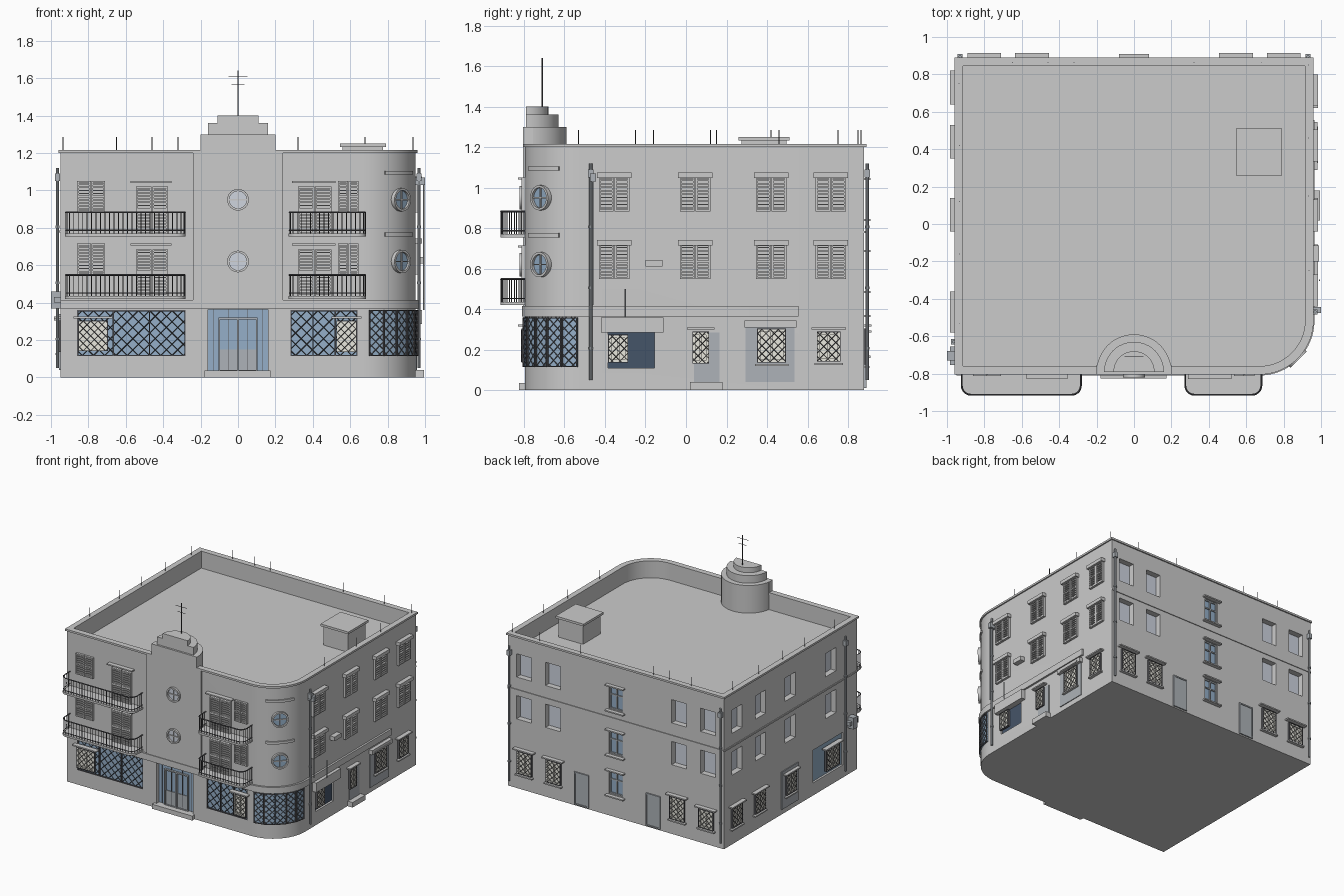
import bpy, bmesh, math
from mathutils import Matrix, Vector

if "Cube" in bpy.data.objects:
    bpy.data.objects.remove(bpy.data.objects["Cube"])

MATS = {}
COLORS = {"glass": (.30, .43, .58, 1), "iron": (.10, .10, .11, 1), "cream": (.82, .81, .74, 1),
          "pale": (.62, .66, .74, 1), "slate": (.42, .45, .48, 1), "dark": (.06, .09, .14, 1)}

def frame(x, y, deg):
    """Wall frame: u along the wall, v up, w outward."""
    a = math.radians(deg)
    n, u = Vector((math.cos(a), math.sin(a), 0)), Vector((-math.sin(a), math.cos(a), 0))
    m = Matrix((u, (0, 0, 1), n)).transposed().to_4x4()
    m.translation = (x, y, 0)
    return m

F, R, B, L = frame(0, -.795, -90), frame(.95, 0, 0), frame(0, .88, 90), frame(-.95, 0, 180)
W = Matrix.Identity(4)
CX, CY, CR = .67, -.515, .28

def corner(deg, d=0):
    a = math.radians(deg)
    return (CX + (CR + d) * math.cos(a), CY + (CR + d) * math.sin(a))

class Part:
    def __init__(self, name, color=None):
        self.name, self.color, self.bm = name, color, bmesh.new()

    def box(self, m, u0, u1, v0, v1, w0, w1):
        c = Matrix.Translation(((u0 + u1) / 2, (v0 + v1) / 2, (w0 + w1) / 2))
        bmesh.ops.create_cube(self.bm, size=1, matrix=m @ c @ Matrix.Diagonal((u1 - u0, v1 - v0, w1 - w0, 1)))

    def bar(self, m, p, q, r, n=4):
        p, q = Vector(p), Vector(q)
        t = Matrix.Translation((p + q) / 2) @ (q - p).to_track_quat('Z', 'Y').to_matrix().to_4x4()
        bmesh.ops.create_cone(self.bm, cap_ends=True, segments=n, radius1=r, radius2=r,
                              depth=(q - p).length, matrix=m @ t)

    def border(self, m, u0, u1, v0, v1, t, w0, w1):
        self.box(m, u0, u0 + t, v0, v1, w0, w1); self.box(m, u1 - t, u1, v0, v1, w0, w1)
        self.box(m, u0 + t, u1 - t, v0, v0 + t, w0, w1); self.box(m, u0 + t, u1 - t, v1 - t, v1, w0, w1)

    def prism(self, pts, z0, z1):
        lo, hi = ([self.bm.verts.new((x, y, z)) for x, y in pts] for z in (z0, z1))
        self.bm.faces.new(lo[::-1]); self.bm.faces.new(hi)
        for i in range(len(pts)):
            j = (i + 1) % len(pts)
            self.bm.faces.new((lo[i], lo[j], hi[j], hi[i]))

    def band(self, outer, inner, z0, z1, closed=False):
        rows = [[self.bm.verts.new((*p, z)) for p, z in ((o, z0), (o, z1), (i, z1), (i, z0))]
                for o, i in zip(outer, inner)]
        for k in range(len(rows) - (not closed)):
            a, b = rows[k], rows[(k + 1) % len(rows)]
            for i in range(4):
                self.bm.faces.new((a[i], b[i], b[(i + 1) % 4], a[(i + 1) % 4]))
        if not closed:
            self.bm.faces.new(rows[0]); self.bm.faces.new(rows[-1])

    def ring(self, m, u, v, r0, r1, w0, w1, n=32):
        rows = [[self.bm.verts.new(m @ Vector((u + r * math.cos(a), v + r * math.sin(a), w)))
                 for r, w in ((r0, w0), (r1, w0), (r1, w1), (r0, w1))]
                for a in (2 * math.pi * k / n for k in range(n))]
        for k in range(n):
            a, b = rows[k], rows[(k + 1) % n]
            for i in range(4):
                self.bm.faces.new((a[i], b[i], b[(i + 1) % 4], a[(i + 1) % 4]))

    def lattice(self, m, u0, u1, v0, v1, w, step, r=.0022):
        h, k = v1 - v0, u0 - (v1 - v0) + step / 2
        while k < u1:
            a, b = max(k, u0), min(k + h, u1)
            if b - a > .004:
                self.bar(m, (a, v0 + a - k, w), (b, v0 + b - k, w), r)
                self.bar(m, (a, v1 - a + k, w), (b, v1 - b + k, w), r)
            k += step

    def done(self, smooth=False):
        bmesh.ops.recalc_face_normals(self.bm, faces=self.bm.faces[:])
        me = bpy.data.meshes.new(self.name); self.bm.to_mesh(me); self.bm.free()
        ob = bpy.data.objects.new(self.name, me); bpy.context.collection.objects.link(ob)
        if self.color:
            if self.color not in MATS:
                MATS[self.color] = bpy.data.materials.new(self.color)
                MATS[self.color].diffuse_color = COLORS[self.color]
            me.materials.append(MATS[self.color])
        if smooth:
            shade(ob)
        return ob

def shade(ob):
    bpy.ops.object.select_all(action='DESELECT')
    ob.select_set(True); bpy.context.view_layer.objects.active = ob
    bpy.ops.object.shade_smooth_by_angle(angle=math.radians(30))

def outline(d):
    return ([(-.95 - d, .88 + d), (-.95 - d, -.795 - d)] +
            [corner(-90 + 90 * i / 16, d) for i in range(17)] + [(.95 + d, .88 + d)])

body, cut = Part("building_walls"), Part("opening_cutter")
trim, shutters, canopies = Part("trim_bands"), Part("louvred_shutters"), Part("canopies_and_sills")
glass, iron, cream = Part("glass_panes", "glass"), Part("iron_grilles", "iron"), Part("casement_windows", "cream")
pale, slate, dark = Part("inner_panes", "pale"), Part("doors", "slate"), Part("shop_glass", "dark")

def recess(m, u0, u1, v0, v1, depth, pane):
    cut.box(m, u0, u1, v0, v1, -depth, .1)
    pane.box(m, u0, u1, v0, v1, -depth - .003, -depth + .004)

def shutter(m, u0, u1, v0, v1):
    mid = (u0 + u1) / 2
    for a, b in ((u0, mid - .002), (mid + .002, u1)):
        shutters.border(m, a, b, v0, v1, .009, 0, .018)
        shutters.box(m, a, b, v0, v1, 0, .004)
        shutters.box(m, a, b, (v0 + v1) / 2 - .005, (v0 + v1) / 2 + .005, 0, .018)
        n = round((v1 - v0) / .017)
        for i in range(1, n):
            z = v0 + (v1 - v0) * i / n
            shutters.box(m, a + .008, b - .008, z - .004, z + .003, .003, .014)

def canopy(m, u0, u1, v, out=.035, t=.01):
    canopies.box(m, u0, u1, v, v + t, -.005, out)

def casement(m, u0, u1, v0, v1, sill=True):
    cream.box(m, u0, u1, v0, v1, -.005, .006)
    cream.border(m, u0, u1, v0, v1, .012, 0, .014)
    cream.box(m, (u0 + u1) / 2 - .006, (u0 + u1) / 2 + .006, v0, v1, 0, .014)
    iron.border(m, u0 - .004, u1 + .004, v0 - .004, v1 + .004, .004, 0, .018)
    iron.lattice(m, u0, u1, v0, v1, .018, .04, .0016)
    canopy(m, u0 - .03, u1 + .03, v1 + .015)
    if sill:
        canopy(m, u0 - .015, u1 + .015, v0 - .02, .025)

# main walls, sunken roof, cornice and belts
body.prism(outline(0), 0, 1.21)
cut.prism(outline(-.035), 1.08, 1.4)
trim.band(outline(.01), outline(-.035), 1.2, 1.215, True)
belt = lambda d: [(-.95, -.795 - d)] + [corner(-90 + 90 * i / 16, d) for i in range(17)] + [(.95 + d, .555)]
trim.band(belt(.015), belt(-.01), .365, .415)
for z in (.755, 1.085):
    arc = lambda d: [corner(-66 + 43 * i / 8, d) for i in range(9)]
    trim.band(arc(.01), arc(-.01), z, z + .02)
trim.box(B, -.95, .95, .775, .787, -.01, .006)
trim.box(L, -.88, .795, .775, .787, -.01, .006)
trim.box(F, -.24, .24, .41, 1.212, -.03, .01)

# front: shutters, balcony doors, ground-floor lattices
for z in (0, .335):
    for u0, u1 in ((-.86, -.71), (.535, .645)):
        shutter(F, u0, u1, .55 + z, .715 + z)
    for u0, u1 in ((-.545, -.375), (.32, .5)):
        shutter(F, u0, u1, .435 + z, .685 + z)
        canopy(F, u0 - .03, u1 + .02, .705 + z)
for u0, u1 in ((-.86, -.28), (.28, .64)):
    recess(F, u0, u1, .115, .36, .025, glass)
    iron.border(F, u0, u1, .115, .36, .006, -.012, 0)
    iron.lattice(F, u0, u1, .115, .36, -.006, .06)
    for k in (1, 2):
        u = u0 + (u1 - u0) * k / 3
        iron.box(F, u - .003, u + .003, .115, .36, -.012, 0)
casement(F, -.85, -.70, .145, .30, False)
casement(F, .53, .63, .14, .30, False)

# curved corner lattice panels and portholes
for i in range(5):
    a = -85 + 16 * (i + .5) + 1
    m, h = frame(*corner(a), a), CR * math.sin(math.radians(8))
    glass.box(m, -h, h, .115, .36, -.02, .004)
    iron.border(m, -h, h, .115, .36, .005, 0, .012)
    iron.lattice(m, -h, h, .115, .36, .008, .045)
C45 = frame(*corner(-45), -45)
for z in (.62, .95):
    for m, r, p, w in ((C45, .062, glass, .004), (F, .058, pale, .012)):
        trim.ring(m, 0, z, r - .012, r, -.02, w + .014)
        p.bar(m, (0, z, -.03), (0, z, w), r - .01, 32)
        trim.box(m, -r + .01, r - .01, z - .003, z + .003, 0, w + .008)
        trim.box(m, -.003, .003, z - r + .01, z + r - .01, 0, w + .008)

# main entrance
recess(F, -.16, .16, .035, .363, .035, glass)
slate.border(F, -.105, .105, .03, .32, .01, -.035, -.015)
slate.box(F, -.1, .1, .035, .15, -.034, -.025)
slate.box(F, -.006, .006, .035, .32, -.035, -.012)
for u in (-.13, -.05, .05, .13):
    iron.box(F, u - .002, u + .002, .035, .363, -.034, -.025)
canopies.box(F, -.18, .175, 0, .036, -.04, .03)

# right side: shuttered windows; left and back: open windows
for z in (0, .333):
    for u in (-.355, .045, .42, .715):
        shutter(R, u - .075, u + .075, .55 + z, .722 + z)
        canopies.box(R, u - .085, u + .085, .715 + z, .742 + z, 0, .035)
        recess(L, -u - .065 + (.11 if u < 0 else 0), -u + .065 + (.11 if u < 0 else 0), .55 + z, .735 + z, .05, pale)
    for u in (-.81, -.555, .555, .81):
        recess(B, u - .065, u + .065, .55 + z, .735 + z, .05, pale)
canopies.box(R, -.2, -.115, .61, .643, 0, .04)

# right side ground floor
recess(R, -.385, -.155, .11, .29, .02, dark)
canopies.box(R, -.42, -.11, .285, .36, -.01, .035)
casement(R, -.38, -.29, .14, .27, False)
slate.box(R, .04, .165, .04, .285, -.01, .005)
casement(R, .035, .11, .135, .285, False)
canopies.box(R, .02, .18, 0, .04, -.01, .045)
slate.box(R, .295, .535, .04, .345, -.01, .006)
canopies.box(R, .29, .545, .31, .345, 0, .03)
casement(R, .355, .49, .14, .30)
casement(R, .65, .76, .145, .285)

# left side ground floor
recess(L, .24, .62, .1, .36, .02, glass)
casement(L, .39, .55, .14, .30, False)
slate.box(L, -.16, .05, .04, .34, -.01, .006)
for u in (-.73, -.44, -.05):
    casement(L, u - .06, u + .06, .14, .29)

# back: stair windows, ground windows, service doors
for z in (.175, .495, .85):
    recess(B, -.06, .06, z, z + .185, .02, glass)
    slate.border(B, -.06, .06, z, z + .185, .01, -.02, -.008)
    slate.box(B, -.005, .005, z, z + .185, -.02, -.008)
    slate.box(B, -.06, .06, z + .11, z + .12, -.02, -.008)
    canopy(B, -.08, .08, z - .015, .03); canopy(B, -.08, .08, z + .187, .03)
for u in (-.8, -.545, .545, .8):
    casement(B, u - .06, u + .06, .13, .27 if u > .7 else .3)
for u in (-.3, .33):
    slate.box(B, u - .055, u + .055, .01, .26, -.01, .005)
    slate.border(B, u - .063, u + .063, .01, .27, .01, -.01, .01)

# balconies with rounded corners and iron railings
slabs, rails = Part("balcony_slabs"), Part("balcony_railings", "iron")

def walk(u0, u1, d, r=.05):
    y = -.795 - d
    q = [(math.sin(t), math.cos(t)) for t in (math.pi / 2 * i / 5 for i in range(6))]
    return ([(u0, -.79)] + [(u0 + r - r * c, y + r - r * s) for s, c in q] +
            [(u1 - r + r * s, y + r - r * c) for s, c in q] + [(u1, -.79)])

for u0, u1 in ((-.925, -.28), (.27, .685)):
    for z in (.42, .755):
        slabs.prism(walk(u0, u1, .122), z, z + .016)
        pts = [Vector(p) for p in walk(u0 + .004, u1 - .004, .118)]
        carry = .0
        for p, q in zip(pts, pts[1:]):
            for h, t in ((.032, .003), (.128, .005)):
                rails.bar(W, (*p, z + h), (*q, z + h), t)
            while carry < (q - p).length:
                s = p.lerp(q, carry / (q - p).length)
                rails.bar(W, (*s, z + .015), (*s, z + .128), .0025)
                carry += .024
            carry -= (q - p).length

# stepped half-round crown, roof hatch, antenna and roof pins
crown, hatch, rods = Part("stepped_crown"), Part("roof_hatch"), Part("antenna_and_pins", "iron")
for r, z0, z1 in ((.2, 1.07, 1.3), (.16, 1.3, 1.36), (.11, 1.36, 1.4)):
    crown.prism([(r * math.cos(math.pi * i / 24), -.79 + r * math.sin(math.pi * i / 24)) for i in range(25)], z0, z1)
crown.box(F, -.2, .2, 1.2, 1.3, -.04, .01)
hatch.box(W, .56, .775, .275, .495, 1.07, 1.235)
hatch.box(W, .545, .79, .26, .51, 1.232, 1.25)
rods.bar(W, (0, -.71, 1.39), (0, -.71, 1.64), .003, 6)
for h, z in ((.05, 1.61), (.035, 1.565)):
    rods.bar(W, (-h, -.71, z), (h, -.71, z), .002)
pins = [(x, .865) for x in (-.65, -.46, -.32, .32, .68)] + [(-.935, y) for y in (-.53, -.16, .12, .42, .75)]
for x, y in pins + [(.935, y) for y in (-.25, .15, .46, .85)]:
    rods.bar(W, (x, y, 1.2), (x, y, 1.285), .0025)

# drainpipes with hoppers, and a wall unit on the left
pipes = Part("drainpipes", "slate")
for x, y in ((.968, -.47), (.93, .895), (-.93, .895), (-.965, -.63)):
    pipes.bar(W, (x, y, .05), (x, y, 1.12), .008, 10)
    pipes.box(W, x - .014, x + .014, y - .014, y + .014, 1.05, 1.09)
    for z in (.2, .5, .8):
        pipes.bar(W, (x, y, z), (x, y, z + .012), .012, 10)
unit = Part("wall_unit", "slate")
unit.box(L, .68, .73, .37, .46, 0, .05)
unit.box(L, .655, .755, .40, .43, 0, .035)
cable = Part("wall_conduits", "slate")
for y, z0, z1 in ((-.46, .42, 1.06), (-.3, .36, .5)):
    cable.bar(R, (y, z0, .042), (y, z1, .042), .004, 6)
cable.box(R, -.475, -.445, 1.03, 1.07, 0, .05)

# cut the openings
walls, cutter = body.done(), cut.done()
mod = walls.modifiers.new("openings", 'BOOLEAN')
mod.operation, mod.solver, mod.object = 'DIFFERENCE', 'EXACT', cutter
bpy.context.view_layer.objects.active = walls
walls.select_set(True)
bpy.ops.object.modifier_apply(modifier=mod.name)
bpy.data.objects.remove(cutter)
shade(walls)
for p in (trim, crown, pipes, slabs):
    p.done(True)
for p in (shutters, canopies, glass, iron, cream, pale, slate, dark, rails, hatch, rods, unit, cable):
    p.done()

for m in bpy.data.materials:
    if m.users and not m.is_grease_pencil:
        m.use_nodes = True
        m.node_tree.nodes["Principled BSDF"].inputs["Base Color"].default_value = m.diffuse_color
